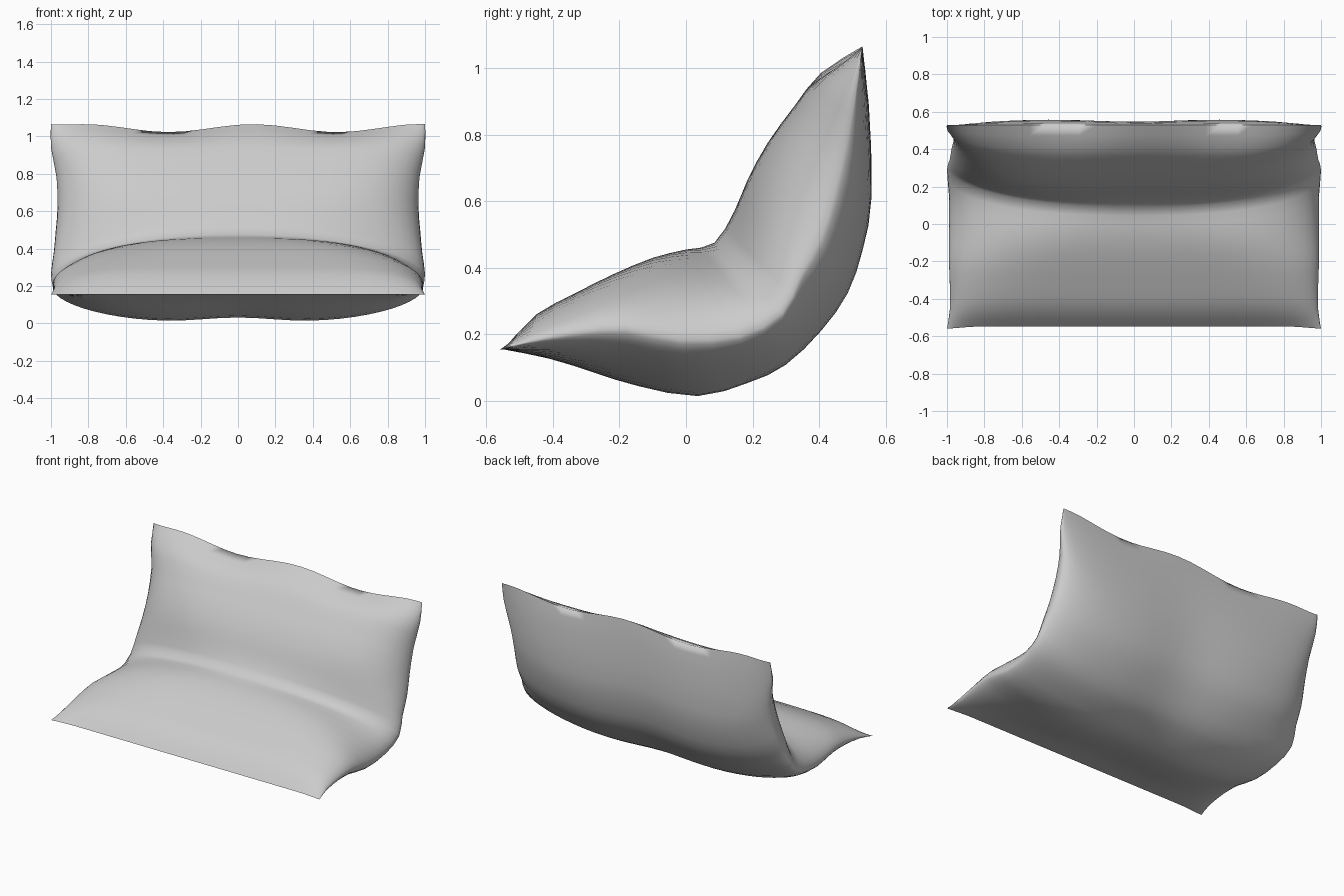
import bpy, bmesh, math

if "Cube" in bpy.data.objects:
    bpy.data.objects.remove(bpy.data.objects["Cube"])

# Side profiles (y, z) from front edge, round the fold, to top edge
INNER = [(-.56, .155), (-.45, .26), (-.33, .325), (-.22, .38), (-.1, .43), (0, .455), (.085, .475),
         (.145, .57), (.185, .665), (.245, .775), (.325, .885), (.405, .985), (.53, 1.065)]
SEAM = [(-.56, .155), (-.46, .18), (-.32, .205), (-.18, .215), (-.02, .185), (.16, .195), (.29, .265),
        (.345, .38), (.405, .49), (.445, .62), (.48, .78), (.51, .94), (.53, 1.065)]
OUTER = [(-.56, .155), (-.41, .125), (-.28, .08), (-.14, .03), (.04, 0), (.19, .043), (.3, .095),
         (.41, .2), (.49, .315), (.535, .45), (.56, .61), (.55, .9), (.53, 1.065)]
HALF_WIDTH = [1, .985, .985, .99, .99, .99, 1, .985, .975, .965, .97, 1, 1]
NX, SUB = 32, 2
LAST = len(SEAM) - 1


def spline(vals, s):
    """Catmull-Rom value at position s along a list of numbers."""
    i = min(int(s), LAST - 1)
    t = s - i
    p0, p1, p2, p3 = (vals[min(max(i + k, 0), LAST)] for k in (-1, 0, 1, 2))
    return 0.5 * (2 * p1 + (p2 - p0) * t + (2 * p0 - 5 * p1 + 4 * p2 - p3) * t * t
                  + (3 * p1 - p0 - 3 * p2 + p3) * t ** 3)


def point(profile, s, x, inner):
    """Cushion surface point: seam line puffed out towards the centre profile."""
    a = abs(x)
    if inner:
        power = 2 + abs(s - 6)
    else:
        power = 2.6 + 0.5 * max(0, s - 6) + 0.5 * max(0, 3 - s)
    puff = max(0, 1 - a ** power) ** 0.58
    if not inner:
        # slight hollow down the middle of the outer skin
        puff *= 1 - 0.17 * math.exp(-(x / .3) ** 2)
    y, z = (spline([q[k] for q in SEAM], s) * (1 - puff)
            + spline([q[k] for q in profile], s) * puff for k in (0, 1))
    # gathered, wavy top and front edges
    fade = min(1, (1 - a) / 0.15)
    top = max(0, s - 10.5) / 1.5
    z -= 0.021 * (1 - math.cos(2 * math.pi * (x - .08) / .9)) * fade * top
    y += 0.012 * fade * max(0, 1 - s)
    return (x * spline(HALF_WIDTH, s), y, z)


# Folded cushion: inner and outer skins welded along the seam
bm = bmesh.new()
xs = [math.sin(math.pi / 2 * (2 * j / NX - 1)) for j in range(NX + 1)]
for profile, inner in ((INNER, True), (OUTER, False)):
    rows = [[bm.verts.new(point(profile, i / SUB, x, inner)) for x in xs]
            for i in range(LAST * SUB + 1)]
    for r0, r1 in zip(rows, rows[1:]):
        for j in range(NX):
            bm.faces.new((r0[j], r0[j + 1], r1[j + 1], r1[j]))
bmesh.ops.remove_doubles(bm, verts=bm.verts[:], dist=0.0005)
bmesh.ops.recalc_face_normals(bm, faces=bm.faces[:])
mesh = bpy.data.meshes.new("folded_cushion")
bm.to_mesh(mesh)
bm.free()

cushion = bpy.data.objects.new("folded_cushion", mesh)
bpy.context.collection.objects.link(cushion)
mat = bpy.data.materials.new("light grey fabric")
mat.diffuse_color = (0.6, 0.6, 0.6, 1)
mat.use_nodes = True
mat.node_tree.nodes["Principled BSDF"].inputs["Base Color"].default_value = mat.diffuse_color
mesh.materials.append(mat)

# Soft fabric, smooth across the rounded sides
bpy.context.view_layer.objects.active = cushion
cushion.select_set(True)
bpy.ops.object.shade_smooth_by_angle(angle=math.radians(100))
